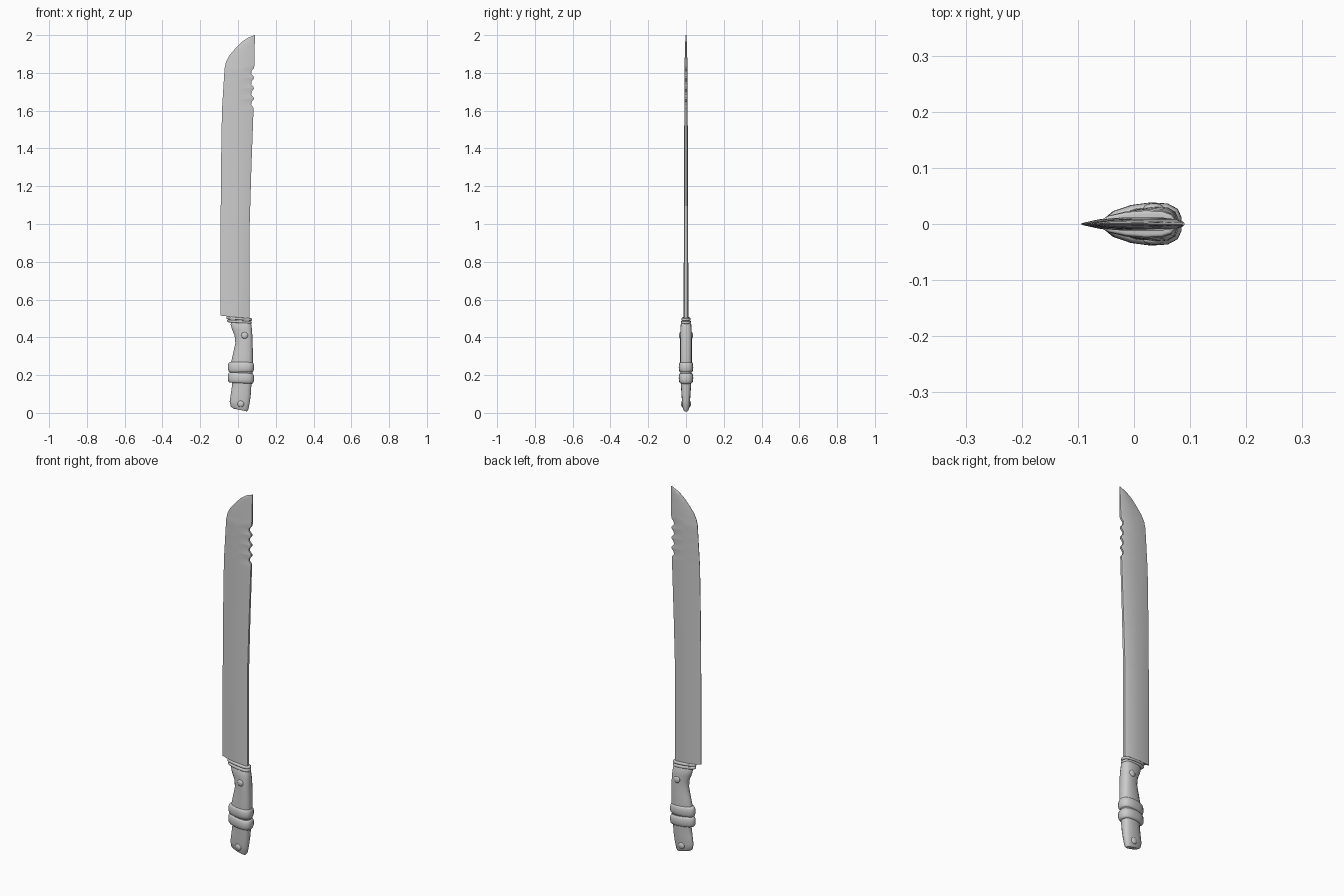
import bpy, bmesh, math

if "Cube" in bpy.data.objects:
    bpy.data.objects.remove(bpy.data.objects["Cube"])


def loft(name, rows, section, angle=35):
    """Skin rows (x_left, z_left, x_right, z_right, half_depth) using a half section
    of (fraction across, depth factor), mirrored in y."""
    bm = bmesh.new()
    outline = [(f, -h) for f, h in section]
    outline += [(f, h) for f, h in reversed(section) if h > 0]
    rings = []
    for xl, zl, xr, zr, d in rows:
        rings.append([bm.verts.new((xl + (xr - xl) * f, h * d, zl + (zr - zl) * f))
                      for f, h in outline])
    n = len(outline)
    for a, b in zip(rings, rings[1:]):
        for i in range(n):
            j = (i + 1) % n
            bm.faces.new((a[i], a[j], b[j], b[i]))
    bm.faces.new(rings[0])
    bm.faces.new(rings[-1])
    bmesh.ops.recalc_face_normals(bm, faces=bm.faces)
    return finish(name, bm, angle)


def finish(name, bm, angle=35):
    me = bpy.data.meshes.new(name)
    bm.to_mesh(me)
    bm.free()
    ob = bpy.data.objects.new(name, me)
    bpy.context.collection.objects.link(ob)
    bpy.ops.object.select_all(action='DESELECT')
    ob.select_set(True)
    bpy.context.view_layer.objects.active = ob
    bpy.ops.object.shade_smooth_by_angle(angle=math.radians(angle))
    return ob


# Blade: sharp left edge, thick spine, saw teeth below the clipped tip
blade_section = [(0, .12), (.2, .7), (.5, 1), (.93, 1), (1, .6)]
rows = [(-.093, .515, .062, .498, .012), (-.0935, .75, .062, .75, .012),
        (-.092, 1.0, .062, 1.0, .0115), (-.09, 1.3, .071, 1.3, .010),
        (-.085, 1.6, .082, 1.6, .009)]
teeth = 4
for i in range(teeth):
    z = 1.615 + i * .055
    for dz, x in ((0, .083), (.015, .07), (.03, .071), (.045, .084)):
        zz = z + dz
        rows.append((-.085 + (zz - 1.6) * .062, zz, x, zz, .009))
rows += [(-.07, 1.83, .087, 1.84, .008), (-.063, 1.86, .087, 1.865, .0075),
         (-.047, 1.89, .088, 1.895, .006), (-.018, 1.925, .088, 1.93, .005),
         (.015, 1.96, .089, 1.965, .004), (.05, 1.985, .09, 1.988, .003),
         (.086, 1.999, .09, 2.0, .002)]
loft("blade", rows, blade_section)

# Handle: egg-shaped section with a finger hollow and a slanted butt
grip_section = [(0, 0), (.02, .3), (.12, .6), (.35, .88), (.6, 1), (.82, .95), (.95, .7), (1, .3)]
grip = [(-.022, .022, .047, .008, .012), (-.038, .032, .055, .018, .017),
        (-.044, .06, .063, .06, .021), (-.038, .10, .068, .10, .024),
        (-.031, .15, .071, .15, .027), (-.038, .21, .076, .21, .030),
        (-.036, .27, .079, .27, .031), (-.025, .32, .079, .32, .031),
        (-.014, .37, .077, .37, .031), (-.018, .41, .076, .41, .031),
        (-.031, .44, .074, .44, .030), (-.039, .468, .071, .466, .028),
        (-.036, .479, .068, .475, .024)]
loft("handle", grip, grip_section, 50)


# Rounded rings around the handle
def band(name, zl, zr, height, xl, xr, depth, bulge):
    band_rows = []
    for i in range(9):
        a = math.pi * i / 8
        dz, b = -math.cos(a) * height / 2, bulge * (1 - math.sin(a) ** .7)
        band_rows.append((xl + b, zl + dz, xr - b, zr + dz, depth - b))
    loft(name, band_rows, grip_section, 60)


band("upper_grip_wrap", .242, .242, .056, -.053, .085, .0385, .013)
band("lower_grip_wrap", .188, .182, .056, -.054, .085, .0385, .013)
band("upper_collar_ring", .503, .494, .014, -.062, .074, .024, .006)
band("lower_collar_ring", .487, .478, .014, -.058, .073, .026, .006)

# Domed rivets on both sides of the handle
for label, x, z, y in (("upper", .035, .41, .029), ("lower", .015, .048, .018)):
    for side, s in (("front", -1), ("back", 1)):
        bm = bmesh.new()
        bmesh.ops.create_uvsphere(bm, u_segments=16, v_segments=10, radius=1)
        for v in bm.verts:
            cx, cy, cz = v.co
            v.co = (x + cx * .018, s * y + cz * .008, z + cy * .018)
        bmesh.ops.recalc_face_normals(bm, faces=bm.faces)
        finish(f"{label}_{side}_rivet", bm, 60)
